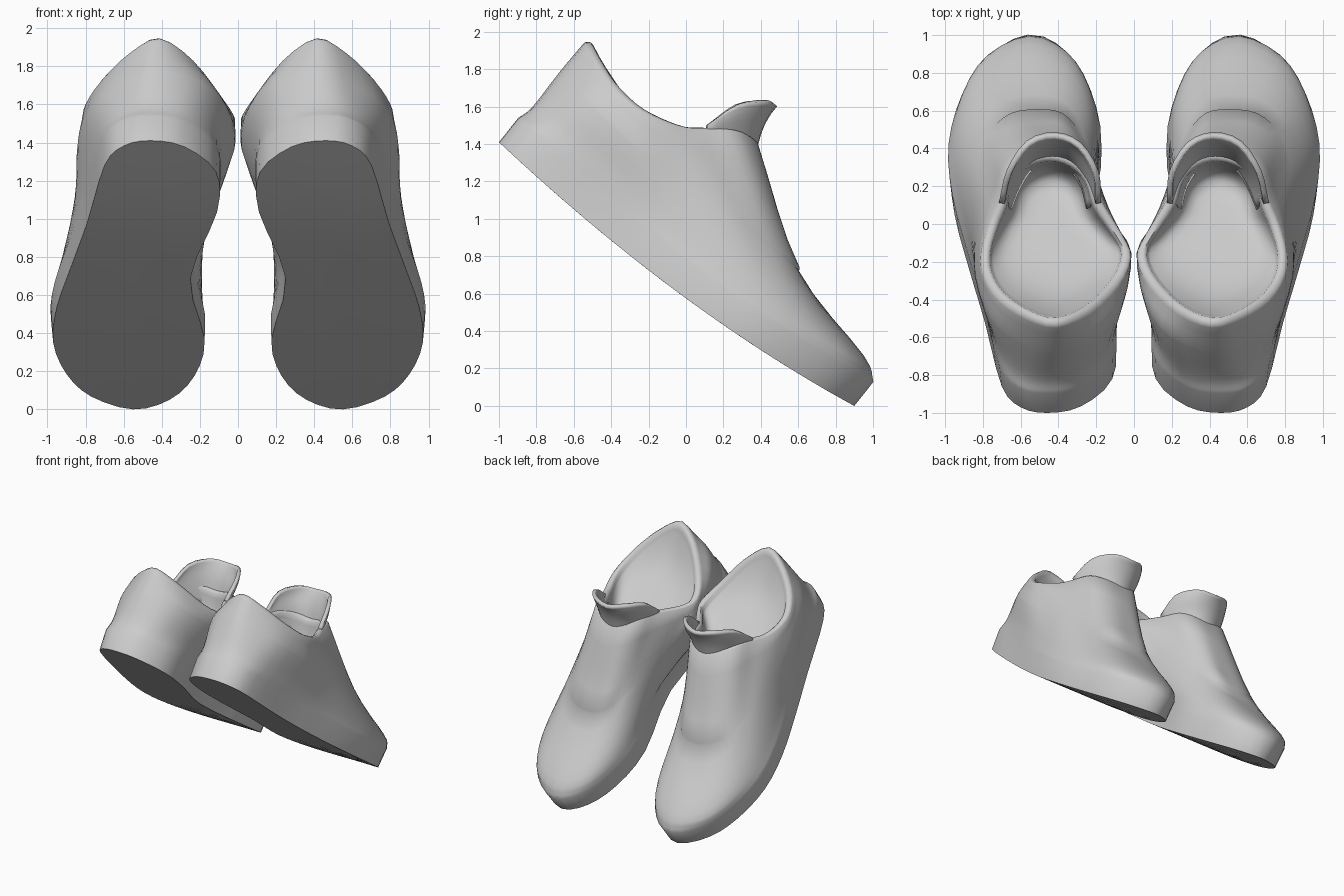
import bpy, bmesh
from mathutils import Vector as V

if "Cube" in bpy.data.objects:
    bpy.data.objects.remove(bpy.data.objects["Cube"])

SUB = 3      # columns per control point
STEPS = 4    # rows between control rings


def cr(a, b, c, d, t):
    return 0.5 * (2 * b + (c - a) * t + (2 * a - 5 * b + 4 * c - d) * t * t
                  + (3 * b - a - 3 * c + d) * t ** 3)


def closed_spline(pts):
    n = len(pts)
    return [cr(pts[i - 1], pts[i], pts[(i + 1) % n], pts[(i + 2) % n], k / SUB)
            for i in range(n) for k in range(SUB)]


def open_spline(pts, steps):
    p = [2 * pts[0] - pts[1]] + pts + [2 * pts[-1] - pts[-2]]
    out = [cr(*p[i:i + 4], k / steps) for i in range(len(pts) - 1) for k in range(steps)]
    return out + [pts[-1]]


def inset(ring, d, up=0.0):
    # move a ring horizontally towards its centre
    c = sum(ring, V((0, 0, 0))) / len(ring)
    return [p + V((c.x - p.x, c.y - p.y, 0)).normalized() * d + V((0, 0, up)) for p in ring]


def make(name, rows, closed, tips=(), angle=0.9, thickness=0):
    # skin a grid of rows; tips are (row index, point) fan caps
    bm = bmesh.new()
    vs = [[bm.verts.new(p) for p in r] for r in rows]
    n = len(rows[0])
    for a, b in zip(vs, vs[1:]):
        for j in range(n if closed else n - 1):
            k = (j + 1) % n
            bm.faces.new((a[j], a[k], b[k], b[j]))
    for row, pt in tips:
        t = bm.verts.new(pt)
        for j in range(n):
            bm.faces.new((vs[row][j], vs[row][(j + 1) % n], t))
    bmesh.ops.recalc_face_normals(bm, faces=bm.faces)
    me = bpy.data.meshes.new(name)
    bm.to_mesh(me)
    bm.free()
    ob = bpy.data.objects.new(name, me)
    bpy.context.collection.objects.link(ob)
    bpy.ops.object.select_all(action='DESELECT')
    ob.select_set(True)
    bpy.context.view_layer.objects.active = ob
    bpy.ops.object.shade_smooth_by_angle(angle=angle)
    if thickness:
        s = ob.modifiers.new("thickness", 'SOLIDIFY')
        s.thickness = thickness
        s.offset = 0
    m = ob.modifiers.new("pair", 'MIRROR')
    m.use_mirror_merge = False
    return ob


def sole_z(y):
    return 0.575 - 0.732 * y + 0.103 * y * y


# control rings run from the heel round the outer side, toe and inner side
sole_xy = [(.46, -1), (.60, -.97), (.70, -.86), (.79, -.52), (.87, -.25), (.95, .05),
           (.97, .32), (.90, .58), (.77, .78), (.55, .90), (.36, .81), (.23, .6),
           (.175, .3), (.25, -.15), (.11, -.58), (.115, -.82), (.28, -.965)]
lower = [(.45, -.82, 1.60), (.61, -.78, 1.56), (.73, -.64, 1.46), (.82, -.34, 1.22),
         (.87, -.08, 1.0), (.93, .2, .76), (.94, .45, .58), (.885, .69, .42),
         (.76, .87, .31), (.55, .95, .27), (.36, .88, .31), (.245, .71, .42),
         (.19, .46, .58), (.19, .08, .85), (.09, -.34, 1.2), (.11, -.6, 1.44),
         (.25, -.78, 1.56)]
instep = [(.43, -.68, 1.78), (.60, -.63, 1.72), (.76, -.50, 1.60), (.84, -.28, 1.4),
          (.84, -.08, 1.25), (.84, .15, 1.10), (.82, .32, .97), (.76, .49, .84),
          (.65, .58, .76), (.50, .60, .73), (.38, .58, .76), (.29, .49, .84),
          (.22, .34, .97), (.13, .05, 1.15), (.02, -.16, 1.36), (.06, -.42, 1.57),
          (.20, -.60, 1.73)]
collar = [(.41, -.55, 1.935), (.57, -.51, 1.86), (.72, -.41, 1.72), (.80, -.28, 1.60),
          (.81, -.15, 1.53), (.77, 0, 1.48), (.72, .12, 1.475), (.67, .27, 1.465),
          (.57, .355, 1.43), (.44, .385, 1.40), (.32, .355, 1.43), (.23, .27, 1.465),
          (.17, .12, 1.475), (.06, -.06, 1.48), (.015, -.18, 1.52), (.08, -.33, 1.63),
          (.23, -.48, 1.82)]

outline = closed_spline([V((x, y, 0)) for x, y in sole_xy])


def sole_ring(scale, lift):
    # outline scaled about the middle of the sole, lifted along the sole normal
    out = []
    for p in outline:
        x, y = .5 + (p.x - .5) * scale, p.y * scale
        out.append(V((x, y + .62 * lift, max(0, sole_z(y)) + .78 * lift)))
    return out


LIFT = .165
edge = [p + V((.012 if p.x > .5 else -.003, 0, 0)) for p in sole_ring(1, LIFT)]

# outer wall of the upper
rings = [edge] + [closed_spline([V(p) for p in r]) for r in (lower, instep, collar)]
columns = [open_spline(list(c), STEPS) for c in zip(*rings)]
wall = [list(r) for r in zip(*columns)]

# slightly raised throat panel over the instep
first = 2 * STEPS
base_row = [p + V((0, .004, -.012)) if abs(j - 9 * SUB) < 6 else p.lerp(wall[first - 1][j], .1)
            for j, p in enumerate(wall[first])]
for i, row in enumerate(wall[first:-1]):
    for j in range(len(row)):
        w = min(1, max(0, 1 - abs(j - 9 * SUB) / 6) * 2)
        row[j] = row[j] + V((0, .008, .008)) * w * (1 - i / STEPS)
wall.insert(first, base_row)

# sole, wall, rolled collar and sloping footbed as one closed skin
rows = [sole_ring(s, 0) for s in (.25, .5, .75, 1)] + wall
rim = wall[-1]
rows += [inset(rim, .012, .01), inset(rim, .035, .012), inset(rim, .054, -.005)]
lip = inset(rim, .06, -.04)
rows.append(lip)


def bed_z(y):
    return 1.30 - .75 * y


cx, cy = .43, -.06
for s in (.97, .92, .85, .75, .6, .4, .2):
    ring = []
    for p in lip:
        y = cy + (p.y - cy) * s
        w = s ** 7
        ring.append(V((cx + (p.x - cx) * s, y, p.z * w + bed_z(y) * (1 - w))))
    rows.append(ring)
make("shoe_body", rows, True,
     tips=((0, V((.5, 0, sole_z(0)))), (len(rows) - 1, V((cx, cy, bed_z(cy))))))

# flared tongue standing out of the collar
tongue = [
    [(.24, .08, 1.36), (.27, .2, 1.33), (.34, .30, 1.28), (.44, .335, 1.25),
     (.54, .30, 1.28), (.61, .2, 1.33), (.66, .08, 1.36)],
    [(.20, .11, 1.45), (.24, .24, 1.46), (.32, .35, 1.46), (.43, .385, 1.45),
     (.55, .35, 1.46), (.64, .24, 1.46), (.69, .11, 1.45)],
    [(.19, .11, 1.48), (.21, .26, 1.55), (.29, .39, 1.56), (.42, .43, 1.55),
     (.56, .39, 1.56), (.66, .26, 1.55), (.70, .11, 1.48)],
    [(.19, .11, 1.50), (.20, .27, 1.61), (.29, .42, 1.63), (.42, .475, 1.61),
     (.56, .43, 1.63), (.66, .28, 1.61), (.70, .11, 1.50)]]
t_rows = [open_spline([V(p) for p in r], 3) for r in tongue]
t_rows = [list(r) for r in zip(*[open_spline(list(c), 3) for c in zip(*t_rows)])]
make("tongue", t_rows, False, angle=1.0, thickness=.03)
